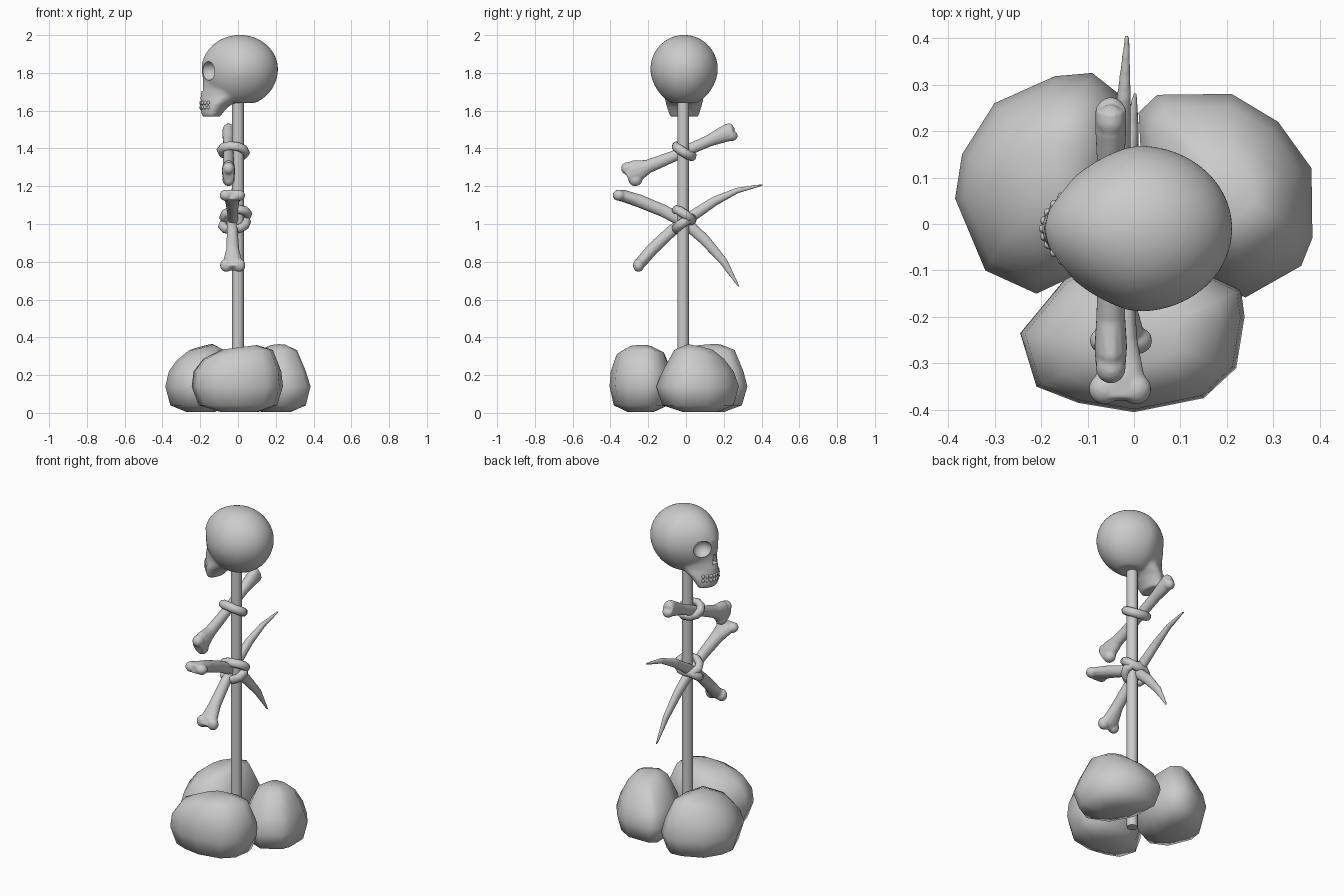
import bpy, bmesh
from math import sin, cos, pi, radians, hypot
from mathutils import Vector

if "Cube" in bpy.data.objects:
    bpy.data.objects.remove(bpy.data.objects["Cube"])


def activate(ob):
    bpy.ops.object.select_all(action='DESELECT')
    ob.select_set(True)
    bpy.context.view_layer.objects.active = ob


def smooth(ob, angle=45):
    activate(ob)
    bpy.ops.object.shade_smooth_by_angle(angle=radians(angle))


def add_loft(bm, rings):
    vs = [[bm.verts.new(p) for p in r] for r in rings]
    n = len(vs[0])
    for a, b in zip(vs, vs[1:]):
        for i in range(n):
            j = (i + 1) % n
            bm.faces.new((a[i], a[j], b[j], b[i]))
    bm.faces.new(vs[0][::-1])
    bm.faces.new(vs[-1])


def add_ball(bm, c, s, seg=24):
    r = bmesh.ops.create_uvsphere(bm, u_segments=seg, v_segments=seg // 2, radius=1)
    for v in r['verts']:
        v.co = Vector((v.co.x * s[0] + c[0], v.co.y * s[1] + c[1], v.co.z * s[2] + c[2]))
    return r['verts']


def finish(name, bm):
    bmesh.ops.recalc_face_normals(bm, faces=bm.faces)
    me = bpy.data.meshes.new(name)
    bm.to_mesh(me)
    bm.free()
    ob = bpy.data.objects.new(name, me)
    bpy.context.collection.objects.link(ob)
    return ob


def merge(ob, voxel, iterations):
    rm = ob.modifiers.new("merge", 'REMESH')
    rm.mode = 'VOXEL'
    rm.voxel_size = voxel
    sm = ob.modifiers.new("soften", 'SMOOTH')
    sm.factor, sm.iterations = .5, iterations


# Base rocks: tapered outlines with a sloping top; mid and shoulder are ring scales
def rock(name, outline, gx, gy, mid, shoulder):
    cx = sum(p[0] for p in outline) / len(outline)
    cy = sum(p[1] for p in outline) / len(outline)
    rings = []
    for s, z, top in ((.4, .004, 0), (.86, .04, 0), (1, .14, 0), (mid, .22, 0),
                      (shoulder, -.035, 1), (shoulder * .5, 0, 1)):
        ring = []
        for x, y in outline:
            dx, dy = (x - cx) * s, (y - cy) * s
            h = min(.368, .348 + gx * dx + gy * dy) if top else 0
            ring.append((cx + dx, cy + dy, z + h))
        rings.append(ring)
    bm = bmesh.new()
    add_loft(bm, rings)
    smooth(finish(name, bm), 85)


rock("rock_left", [(-.385, .055), (-.32, -.1), (-.21, -.15), (-.06, -.08), (-.02, .1), (-.02, .27),
                   (-.09, .325), (-.17, .318), (-.3, .26), (-.37, .15)], .25, .05, .9, .68)
rock("rock_right", [(.01, .24), (.02, .05), (.1, -.1), (.24, -.158), (.36, -.09), (.384, -.03),
                    (.382, .12), (.31, .22), (.21, .28), (.05, .278)], .03, -.22, .86, .6)
rock("rock_front", [(-.245, -.235), (-.21, -.35), (-.12, -.385), (0, -.405), (.15, -.375), (.22, -.31),
                    (.238, -.2), (.23, -.14), (.1, -.08), (-.05, -.07), (-.15, -.12)], .13, 0, .96, .76)

# Pole
bpy.ops.mesh.primitive_cylinder_add(vertices=12, radius=.031, depth=1.66, location=(0, -.015, .85))
bpy.context.object.name = "pole"
smooth(bpy.context.object)


# Bones: swept in the YZ plane; stations are (x, y, z, half width in x, half thickness)
def bone(name, st, knobs, sides=12):
    rings = []
    for i, (x, y, z, hx, hn) in enumerate(st):
        a, b = st[max(i - 1, 0)], st[min(i + 1, len(st) - 1)]
        ty, tz = b[1] - a[1], b[2] - a[2]
        l = hypot(ty, tz)
        ny, nz = -tz / l, ty / l
        ring = []
        for k in range(sides):
            t = 2 * pi * (k + .5) / sides
            c, s = cos(t) * hx * 1.06, sin(t) * hn * 1.06
            ring.append((x + c, y + ny * s, z + nz * s))
        rings.append(ring)
    bm = bmesh.new()
    add_loft(bm, rings)
    for c, s in knobs:
        add_ball(bm, c, s, 16)
    ob = finish(name, bm)
    merge(ob, .005, 6)
    activate(ob)
    bpy.ops.object.convert(target='MESH')
    smooth(ob, 60)


bone("upper_bone", [(-.05, -.315, 1.257, .03, .05), (-.05, -.265, 1.28, .034, .058), (-.05, -.2, 1.305, .03, .035),
                    (-.05, -.05, 1.365, .026, .028), (-.05, .12, 1.44, .028, .03),
                    (-.05, .2, 1.475, .032, .042), (-.05, .25, 1.49, .032, .045)],
     [((-.05, -.308, 1.294), (.033, .036, .034)), ((-.05, -.268, 1.236), (.033, .038, .036)),
      ((-.05, .222, 1.5), (.032, .036, .032)), ((-.05, .24, 1.468), (.032, .034, .03))])
bone("upper_rib", [(-.03, -.378, 1.155, .055, .024), (-.03, -.335, 1.15, .052, .031), (-.03, -.25, 1.123, .036, .033),
                   (-.03, -.12, 1.07, .028, .032), (-.025, 0, 1.005, .025, .03), (-.015, .1, .915, .022, .028),
                   (-.005, .2, .8, .015, .021), (.002, .28, .668, .005, .005)],
     [((-.03 + d, -.355, 1.152), (.034, .034, .03)) for d in (-.034, .034)])
bone("lower_rib", [(-.028, -.265, .765, .055, .022), (-.028, -.24, .795, .05, .03), (-.028, -.18, .865, .033, .031),
                   (-.03, -.08, .96, .028, .03), (-.03, .03, 1.04, .026, .029), (-.03, .15, 1.12, .022, .024),
                   (-.022, .27, 1.177, .015, .015), (-.015, .408, 1.208, .005, .005)],
     [((-.028 + d, -.251, .782), (.034, .03, .036)) for d in (-.034, .034)])

# Rope lashings
for name, x, z, tilt, roll in (("lashing_top", -.025, 1.385, -32, 6), ("lashing_mid_a", -.012, 1.045, -35, -8),
                               ("lashing_mid_b", -.018, 1.0, 33, -10)):
    bpy.ops.mesh.primitive_torus_add(major_radius=.064, minor_radius=.025, major_segments=10, minor_segments=8,
                                     location=(x, -.01, z), rotation=(radians(tilt), radians(roll), 0))
    ob = bpy.context.object
    ob.name = name
    ob.scale.y = .85
    smooth(ob, 60)

# Skull: cranium and face merged by remeshing
CY = -.01


def face_point(cx, rx, hw, t, z):
    return (cx + rx * cos(t), CY + hw * sin(t) * (1 - .3 * max(0, -cos(t))), z)


bm = bmesh.new()
for v in add_ball(bm, (.01, 0, 1.82), (.202, .179, .181), 48):
    if v.co.x < 0:
        v.co.y *= 1 + 1.1 * v.co.x
    v.co.y *= 1 - .45 * max(0, 1.8 - v.co.z)
    v.co.y += CY
    if v.co.z < 1.82:
        v.co.z = max(1.82 + (v.co.z - 1.82) * 1.08, 1.64)
rings = []
for z, x0, x1, hw in ((1.568, -.188, -.095, .075), (1.595, -.198, -.075, .085), (1.625, -.2, -.045, .094),
                      (1.645, -.198, -.01, .1), (1.68, -.199, .06, .105), (1.72, -.19, .09, .118),
                      (1.76, -.186, .09, .137), (1.81, -.188, .08, .15), (1.85, -.193, .08, .144),
                      (1.89, -.178, .06, .12)):
    rings.append([face_point((x0 + x1) / 2, (x1 - x0) / 2, hw, 2 * pi * k / 32, z) for k in range(32)])
add_loft(bm, rings)
skull = finish("skull", bm)
merge(skull, .008, 8)

# Eye sockets and nose opening
bm = bmesh.new()
for s in (-1, 1):
    add_ball(bm, (-.158, CY + s * .076, 1.81), (.054, .052, .05))
add_loft(bm, [[(x, CY + y, z) for y, z in ((-.024, 1.705), (.024, 1.705), (.008, 1.76), (-.008, 1.76))]
              for x in (-.24, -.16)])
cutter = finish("socket_cutter", bm)
cutter.hide_render = True
bo = skull.modifiers.new("sockets", 'BOOLEAN')
bo.operation, bo.object, bo.solver = 'DIFFERENCE', cutter, 'EXACT'
activate(skull)
bpy.ops.object.convert(target='MESH')
bpy.data.objects.remove(cutter)
smooth(skull, 40)

# Two rows of teeth around the jaw
bm = bmesh.new()
for z in (1.617, 1.641):
    for i in range(9):
        p = face_point(-.12, .076, .09, pi + (i - 4) * .27, z)
        add_ball(bm, p, (.009, .01, .012), 8)
smooth(finish("teeth", bm), 60)
